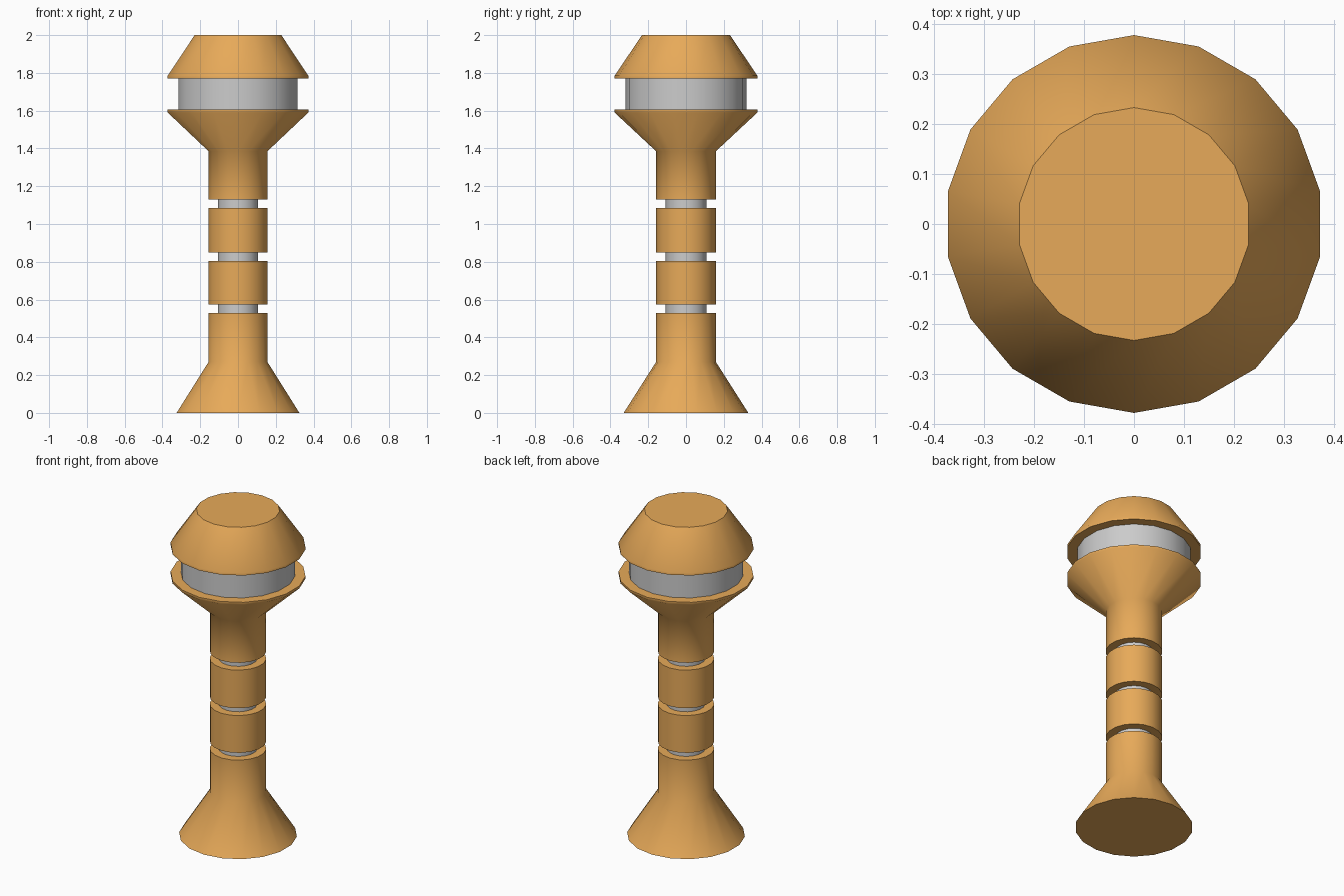
import bpy, bmesh, math

if "Cube" in bpy.data.objects:
    bpy.data.objects.remove(bpy.data.objects["Cube"])

SIDES = 18


def material(name, rgba):
    m = bpy.data.materials.new(name)
    m.diffuse_color = rgba
    m.use_nodes = True
    m.node_tree.nodes["Principled BSDF"].inputs["Base Color"].default_value = m.diffuse_color
    return m


def lathe(name, profile, mat=None, caps=True):
    """Revolve (radius, z) points, listed bottom to top, around the z axis."""
    bm = bmesh.new()
    rings = []
    for r, z in profile:
        ring = []
        for i in range(SIDES):
            a = math.pi / 2 + 2 * math.pi * i / SIDES
            ring.append(bm.verts.new((r * math.cos(a), r * math.sin(a), z)))
        rings.append(ring)
    for low, high in zip(rings, rings[1:]):
        for i in range(SIDES):
            j = (i + 1) % SIDES
            bm.faces.new((low[i], low[j], high[j], high[i]))
    if caps:
        bm.faces.new(rings[0][::-1])
        bm.faces.new(rings[-1])
    mesh = bpy.data.meshes.new(name)
    bm.to_mesh(mesh)
    bm.free()
    obj = bpy.data.objects.new(name, mesh)
    bpy.context.collection.objects.link(obj)
    if mat:
        mesh.materials.append(mat)
    bpy.ops.object.select_all(action='DESELECT')
    obj.select_set(True)
    bpy.context.view_layer.objects.active = obj
    bpy.ops.object.shade_smooth_by_angle(angle=math.radians(50))
    return obj


orange = material("orange", (0.8, 0.4, 0.1, 1))
SHAFT, NECK, RIM, LENS = 0.158, 0.108, 0.378, 0.32

# Flared foot and lower shaft
lathe("foot", [(0.33, 0), (SHAFT, 0.27), (SHAFT, 0.53)], orange)

# Middle shaft segments
for n, (z0, z1) in enumerate([(0.575, 0.805), (0.85, 1.085)], 1):
    lathe(f"shaft_segment_{n}", [(SHAFT, z0), (SHAFT, z1)], orange)

# Upper shaft opening into the lamp bowl
lathe("lamp_bowl", [(SHAFT, 1.13), (SHAFT, 1.385), (RIM, 1.59), (RIM, 1.605)], orange)

# Tapered cap
lathe("lamp_cap", [(RIM, 1.77), (RIM, 1.785), (0.233, 2.0)], orange)

# Grey recessed bands between the shaft pieces
for n, (z0, z1) in enumerate([(0.53, 0.575), (0.805, 0.85), (1.085, 1.13)], 1):
    lathe(f"shaft_groove_{n}", [(NECK, z0), (NECK, z1)], caps=False)

# Grey lamp lens
lathe("lamp_lens", [(LENS, 1.605), (LENS, 1.77)], caps=False)
